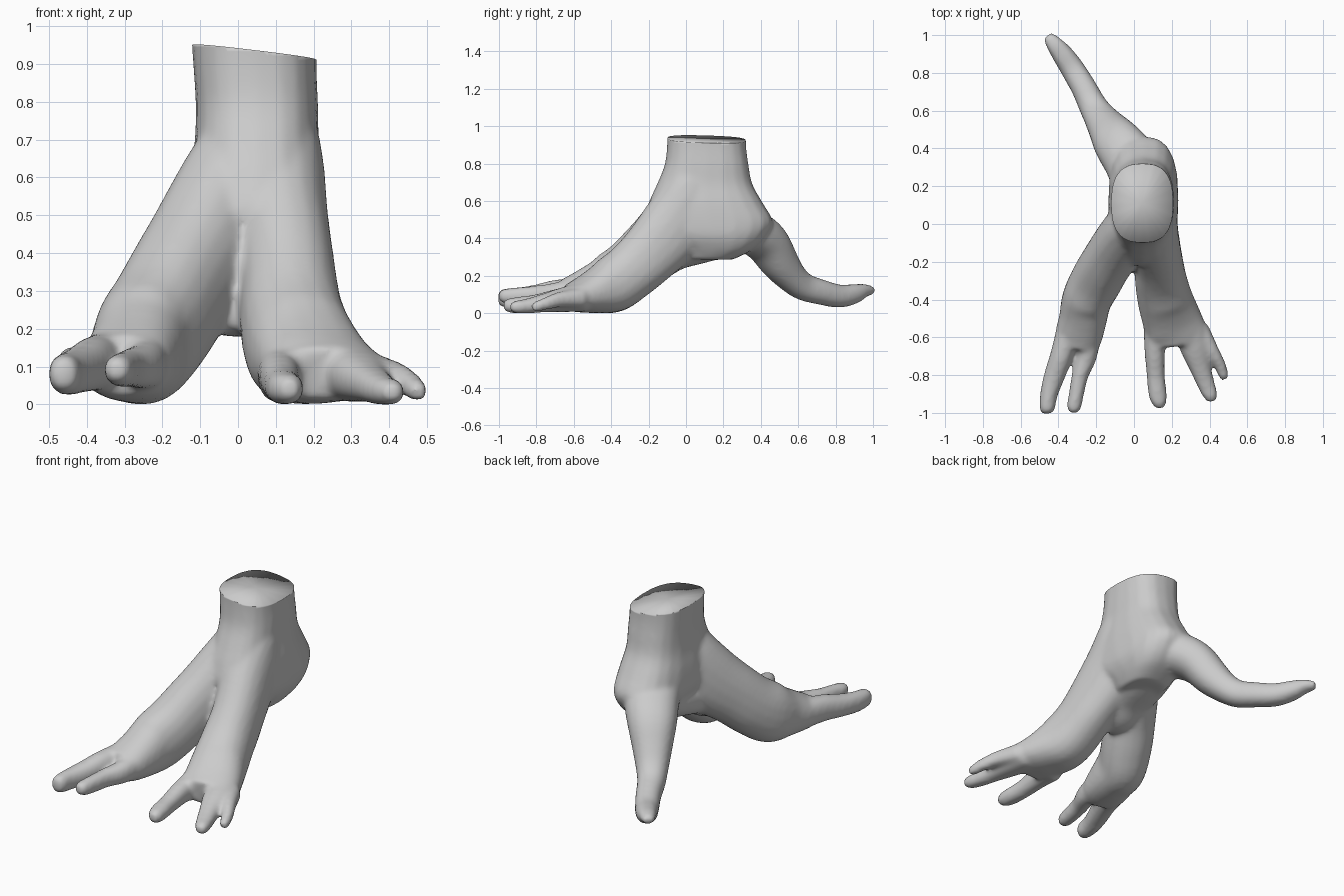
import bpy, bmesh, math
from mathutils import Vector

if "Cube" in bpy.data.objects:
    bpy.data.objects.remove(bpy.data.objects["Cube"], do_unlink=True)

SIDES = 20
STEPS = 4
bm = bmesh.new()


def power(v, e):
    return math.copysign(abs(v) ** e, v)


def flowing(stations):
    """Add in-between stations along a smooth spline."""
    last = len(stations) - 1
    out = []
    for i in range(last):
        four = [stations[min(max(i + j, 0), last)] for j in (-1, 0, 1, 2)]
        for k in range(STEPS):
            t = k / STEPS
            out.append([b + t / 2 * (c - a + t * (2 * a - 5 * b + 4 * c - d
                        + t * (3 * (b - c) + d - a)))
                        for a, b, c, d in zip(*four)])
    return out + [stations[last]]


def loft(stations, upright=False, boxy=0.9):
    """Closed tube through (x, y, z, half width, half height) stations."""
    stations = flowing(stations)
    pts = [Vector(s[:3]) for s in stations]
    rings = []
    for i, s in enumerate(stations):
        t = pts[min(i + 1, len(pts) - 1)] - pts[max(i - 1, 0)]
        if upright:
            side, up = Vector((1, 0, 0)), Vector((0, 1, 0))
        else:
            side = t.cross(Vector((0, 0, 1))).normalized()
            up = side.cross(t).normalized()
        ring = []
        for k in range(SIDES):
            a = math.tau * k / SIDES
            p = pts[i] + side * s[3] * power(math.cos(a), boxy) \
                + up * s[4] * power(math.sin(a), boxy)
            ring.append(bm.verts.new(p))
        rings.append(ring)
    faces = [bm.faces.new(rings[0]), bm.faces.new(rings[-1])]
    for r, q in zip(rings, rings[1:]):
        for k in range(SIDES):
            n = (k + 1) % SIDES
            faces.append(bm.faces.new((r[k], r[n], q[n], q[k])))
    bmesh.ops.recalc_face_normals(bm, faces=faces)


# trunk, taller than needed so that the top can be sliced
loft([(.042, .11, 1.02, .168, .21), (.045, .11, .9, .163, .212),
      (.05, .11, .8, .162, .225), (.05, .10, .7, .165, .255),
      (.05, .105, .6, .18, .305), (.05, .12, .5, .185, .345),
      (.06, .14, .42, .17, .29), (.06, .16, .35, .14, .2),
      (.05, .12, .295, .11, .13)], upright=True, boxy=0.76)

# right leg and its two toes
loft([(.05, .1, .74, .12, .18), (.02, .03, .6, .138, .19),
      (-.06, -.08, .45, .142, .188), (-.142, -.2, .335, .138, .168),
      (-.2, -.3, .24, .138, .163), (-.25, -.4, .17, .132, .163),
      (-.27, -.5, .138, .127, .132), (-.295, -.6, .116, .125, .1),
      (-.31, -.66, .11, .11, .08)])
loft([(-.35, -.58, .12, .065, .08), (-.385, -.7, .115, .06, .072),
      (-.42, -.8, .1, .056, .062), (-.45, -.9, .09, .047, .057),
      (-.46, -.98, .09, .04, .05), (-.46, -1.005, .09, .025, .03)])
loft([(-.24, -.58, .12, .065, .08), (-.25, -.7, .11, .054, .062),
      (-.285, -.8, .105, .044, .052), (-.305, -.9, .1, .04, .047),
      (-.318, -.97, .1, .038, .04), (-.322, -1.0, .1, .022, .025)])

# left leg and its three toes
loft([(.06, .1, .74, .13, .18), (.085, .03, .6, .14, .19),
      (.105, -.08, .45, .135, .185), (.13, -.2, .32, .13, .165),
      (.143, -.3, .228, .138, .155), (.165, -.4, .158, .147, .15),
      (.198, -.5, .12, .156, .115), (.225, -.58, .1, .16, .088),
      (.235, -.64, .09, .138, .07)])
loft([(.11, -.55, .09, .06, .08), (.11, -.68, .08, .054, .062),
      (.115, -.8, .06, .048, .05), (.125, -.9, .052, .049, .044),
      (.135, -.95, .05, .038, .038), (.138, -.975, .05, .022, .024)])
loft([(.295, -.55, .095, .09, .08), (.322, -.66, .08, .076, .066),
      (.35, -.76, .063, .056, .05), (.382, -.85, .047, .047, .04),
      (.406, -.91, .042, .038, .034), (.415, -.94, .042, .022, .022)])
loft([(.345, -.56, .09, .055, .055), (.41, -.67, .083, .04, .042),
      (.452, -.74, .063, .032, .035), (.474, -.8, .045, .028, .028),
      (.48, -.825, .04, .02, .02)])

# web joining the two front legs
loft([(.04, .2, .41, .15, .1), (.02, .08, .375, .15, .1),
      (.01, -.05, .33, .14, .09), (0, -.14, .275, .115, .085),
      (-.01, -.2, .265, .085, .075), (-.012, -.245, .26, .05, .05)])

# single rear limb
loft([(.04, .22, .49, .15, .13), (-.02, .34, .45, .145, .12),
      (-.085, .43, .385, .132, .112), (-.135, .5, .28, .107, .1),
      (-.18, .565, .2, .087, .082), (-.22, .63, .15, .075, .074),
      (-.265, .72, .122, .068, .068), (-.325, .82, .1, .064, .062),
      (-.38, .9, .113, .057, .053), (-.42, .95, .13, .046, .037),
      (-.46, .998, .13, .03, .022)])

mesh = bpy.data.meshes.new("three_legged_trunk")
bm.to_mesh(mesh)
bm.free()
trunk = bpy.data.objects.new("three_legged_trunk", mesh)
bpy.context.collection.objects.link(trunk)
bpy.ops.object.select_all(action='DESELECT')
trunk.select_set(True)
bpy.context.view_layer.objects.active = trunk

# fuse all limbs into one soft skin
fuse = trunk.modifiers.new("fuse", 'REMESH')
fuse.mode = 'VOXEL'
fuse.voxel_size = 0.012
soften = trunk.modifiers.new("soften", 'SMOOTH')
soften.factor = 0.5
soften.iterations = 12
for name in ("fuse", "soften"):
    bpy.ops.object.modifier_apply(modifier=name)

# slice the top at a slant, close it with a softly shaded cap, rest on the ground
bm = bmesh.new()
bm.from_mesh(trunk.data)
cut = bmesh.ops.bisect_plane(bm, geom=bm.verts[:] + bm.edges[:] + bm.faces[:],
                             plane_co=(.04, .1, .94), plane_no=(.12, .03, 1),
                             clear_outer=True)
rim = [e for e in cut["geom_cut"] if isinstance(e, bmesh.types.BMEdge)]
cap = bmesh.ops.holes_fill(bm, edges=rim, sides=0)["faces"]
bmesh.ops.poke(bm, faces=cap)
bmesh.ops.recalc_face_normals(bm, faces=bm.faces[:])
low = min(v.co.z for v in bm.verts)
bmesh.ops.translate(bm, verts=bm.verts[:], vec=(0, 0, -low))
bm.to_mesh(trunk.data)
bm.free()

# plain grey skin
grey = bpy.data.materials.new("plain_grey")
grey.use_nodes = True
colour = (.6, .6, .6, 1)
grey.diffuse_color = colour
grey.node_tree.nodes["Principled BSDF"].inputs["Base Color"].default_value = colour
trunk.data.materials.clear()
trunk.data.materials.append(grey)
bpy.ops.object.shade_smooth()
